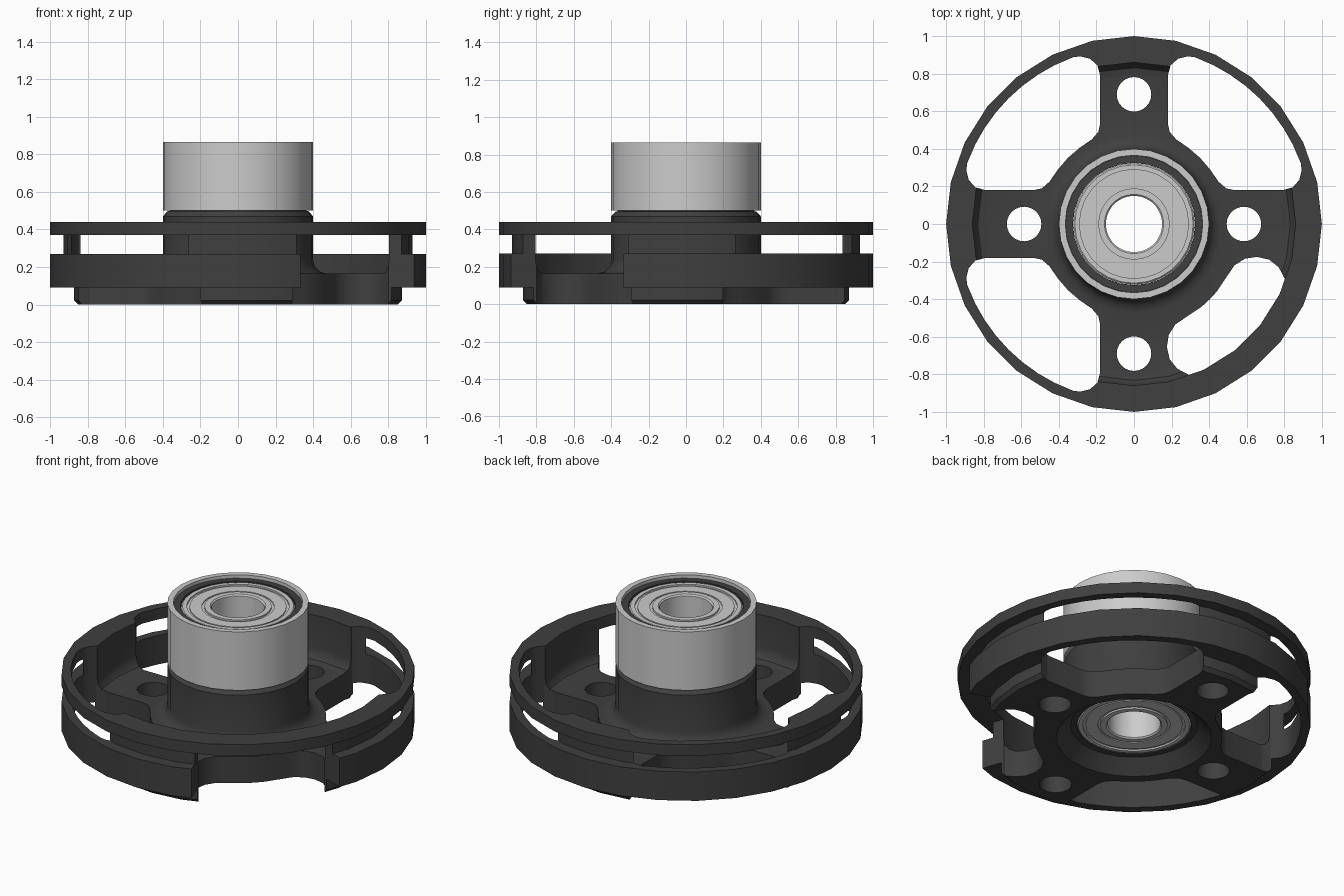
import bpy, bmesh, math

if "Cube" in bpy.data.objects:
    bpy.data.objects.remove(bpy.data.objects["Cube"])

SEG = 28
dark = bpy.data.materials.new("dark_plastic")
dark.diffuse_color = (0.05, 0.05, 0.05, 1)
dark.use_nodes = True
dark.node_tree.nodes["Principled BSDF"].inputs["Base Color"].default_value = dark.diffuse_color


def make_object(name, bm, mat=None):
    bmesh.ops.recalc_face_normals(bm, faces=bm.faces)
    mesh = bpy.data.meshes.new(name)
    bm.to_mesh(mesh)
    bm.free()
    ob = bpy.data.objects.new(name, mesh)
    bpy.context.collection.objects.link(ob)
    if mat:
        mesh.materials.append(mat)
    return ob


def lathe(name, profile, mat=None, seg=SEG):
    """Revolve a closed (radius, z) profile around z."""
    bm = bmesh.new()
    rings = []
    for i in range(seg):
        a = math.tau * i / seg
        rings.append([bm.verts.new((r * math.cos(a), r * math.sin(a), z)) for r, z in profile])
    n = len(profile)
    for i in range(seg):
        p, q = rings[i], rings[(i + 1) % seg]
        for j in range(n):
            k = (j + 1) % n
            bm.faces.new((p[j], q[j], q[k], p[k]))
    return make_object(name, bm, mat)


def prism(bm, outline, z0, z1):
    low = [bm.verts.new((x, y, z0)) for x, y in outline]
    high = [bm.verts.new((x, y, z1)) for x, y in outline]
    bm.faces.new(low[::-1])
    bm.faces.new(high)
    n = len(low)
    for i in range(n):
        j = (i + 1) % n
        bm.faces.new((low[i], low[j], high[j], high[i]))


def mirror_diagonal(half):
    """Complete an outline whose first and last points lie on x = y."""
    return half + [(y, x) for x, y in half[-2:0:-1]]


def smooth(ob):
    bpy.ops.object.select_all(action='DESELECT')
    ob.select_set(True)
    bpy.context.view_layer.objects.active = ob
    bpy.ops.object.shade_smooth_by_angle(angle=math.radians(30))


# wheel body: base, grooved rim, filleted floor, hub core with bottom countersink
body = lathe("wheel_body", [
    (0.44, 0), (0.85, 0), (0.872, 0.022), (0.872, 0.09), (1, 0.09), (1, 0.27),
    (0.93, 0.27), (0.93, 0.37), (1, 0.37), (1, 0.44), (0.86, 0.44),
    (0.86, 0.235), (0.853, 0.2), (0.832, 0.175), (0.795, 0.165),
    (0.47, 0.165), (0.435, 0.175), (0.41, 0.2), (0.40, 0.235), (0.40, 0.47),
    (0.375, 0.497), (0.365, 0.497), (0.365, 0.845), (0.325, 0.845),
    (0.325, 0.08), (0.36, 0.08)], dark)

cut = bmesh.new()
# three tall windows between the arms
half = [(0.352, 0.352), (0.29, 0.405), (0.225, 0.45), (0.19, 0.49), (0.18, 0.535),
        (0.18, 0.79), (0.195, 0.845), (0.235, 0.88), (0.285, 0.892)]
for deg in (70, 63.5, 57.5, 51, 45):
    a = math.radians(deg)
    half.append((0.945 * math.cos(a), 0.945 * math.sin(a)))
window = mirror_diagonal(half)
for sx, sy in ((1, 1), (-1, 1), (-1, -1)):
    prism(cut, [(x * sx, y * sy) for x, y in window], -0.1, 0.6)

# fourth opening breaks through the lower rim but leaves the upper ring
side = mirror_diagonal([(0.402, 0.402), (0.36, 0.44), (0.29, 0.487), (0.22, 0.535), (0.185, 0.59),
                        (0.175, 0.655), (0.19, 0.72), (0.23, 0.77), (0.287, 0.80),
                        (0.335, 0.94), (0.37, 1.05), (0.85, 0.85)])
prism(cut, [(x, -y) for x, y in side], -0.1, 0.3695)

# one bolt hole per arm
for cx, cy in ((0.585, 0), (-0.585, 0), (0, 0.69), (0, -0.69)):
    prism(cut, [(cx + 0.092 * math.cos(math.tau * i / 24), cy + 0.092 * math.sin(math.tau * i / 24))
                for i in range(24)], -0.1, 0.3)

cutter = make_object("cutter", cut)
cutter.hide_render = True
mod = body.modifiers.new("openings", 'BOOLEAN')
mod.operation = 'DIFFERENCE'
mod.solver = 'EXACT'
mod.object = cutter
bpy.context.view_layer.objects.active = body
body.select_set(True)
bpy.ops.object.modifier_apply(modifier=mod.name)
bpy.data.objects.remove(cutter)
smooth(body)

# metal sleeve around the hub
smooth(lathe("metal_sleeve", [(0.366, 0.5), (0.40, 0.5), (0.40, 0.865), (0.366, 0.865)]))


# bearings at both ends, with a spacer tube between them
def bearing(name, z0, z1):
    face = [(0.15, 0.008), (0.158, 0), (0.19, 0), (0.19, 0.01), (0.205, 0.01), (0.205, 0.004),
            (0.275, 0.004), (0.275, 0.01), (0.29, 0.01), (0.29, 0), (0.315, 0), (0.323, 0.008)]
    profile = [(r, z0 + d) for r, d in face] + [(r, z1 - d) for r, d in reversed(face)]
    smooth(lathe(name, profile))


bearing("lower_bearing", 0.08, 0.30)
bearing("upper_bearing", 0.62, 0.842)
smooth(lathe("bearing_spacer", [(0.151, 0.295), (0.19, 0.295), (0.19, 0.625), (0.151, 0.625)]))
